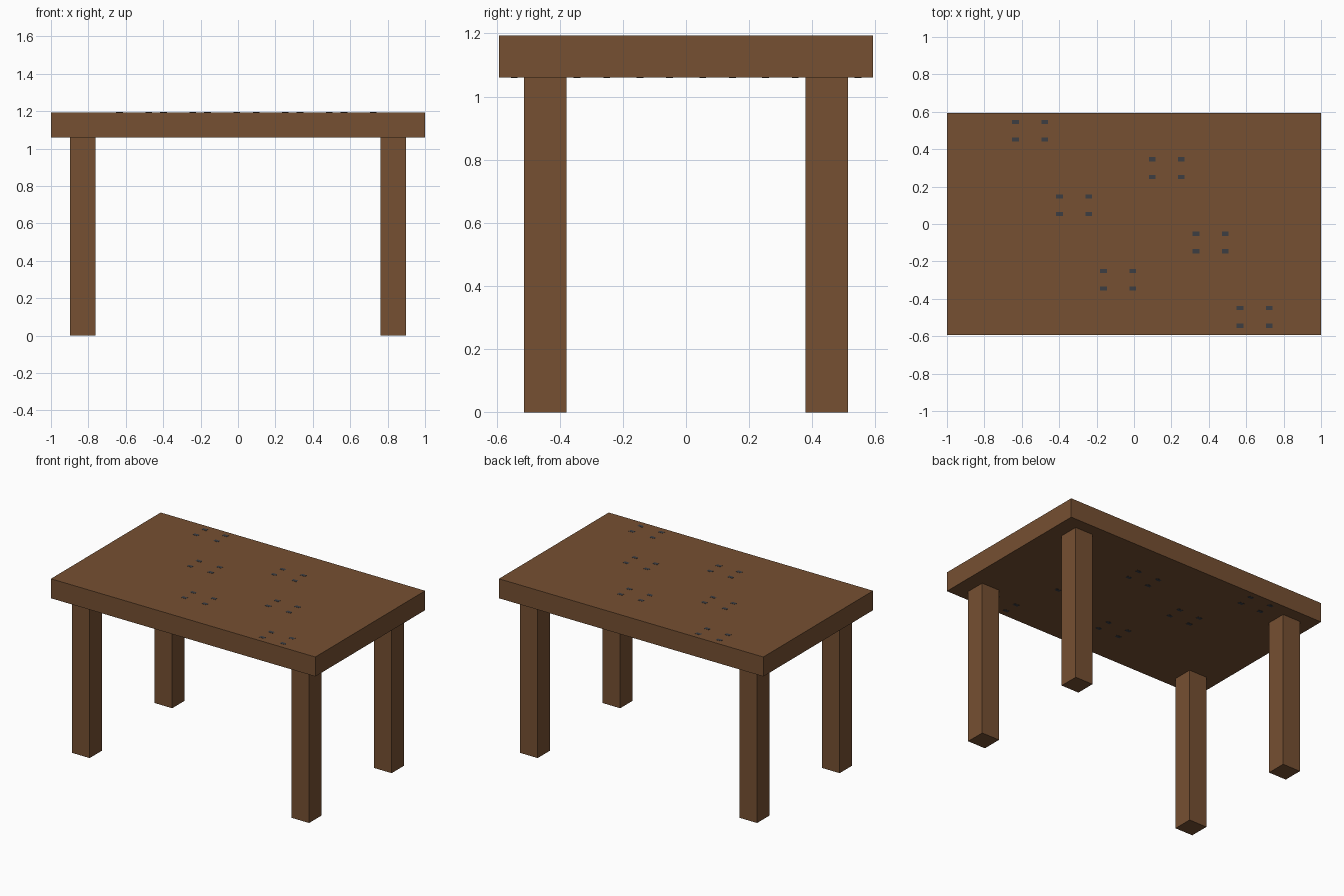
import bpy
import bmesh
from mathutils import Matrix, Vector

cube = bpy.data.objects.get("Cube")
if cube:
    bpy.data.objects.remove(cube, do_unlink=True)


def make_material(name, rgb):
    mat = bpy.data.materials.new(name)
    mat.use_nodes = True
    color = (*rgb, 1)
    mat.diffuse_color = color
    mat.node_tree.nodes["Principled BSDF"].inputs["Base Color"].default_value = color
    return mat


def make_boxes(name, boxes, mat):
    """One object from a list of (centre, size) boxes."""
    bm = bmesh.new()
    for centre, size in boxes:
        matrix = Matrix.Translation(centre) @ Matrix.Diagonal((*size, 1))
        bmesh.ops.create_cube(bm, size=1, matrix=matrix)
    mesh = bpy.data.meshes.new(name)
    bm.to_mesh(mesh)
    bm.free()
    mesh.materials.append(mat)
    obj = bpy.data.objects.new(name, mesh)
    bpy.context.collection.objects.link(obj)
    return obj


wood = make_material("brown wood", (0.18, 0.08, 0.032))
metal = make_material("dark grey metal", (0.045, 0.047, 0.055))

TOP, UNDERSIDE = 1.193, 1.06
thickness = TOP - UNDERSIDE
middle = (TOP + UNDERSIDE) / 2

# Thick tabletop
make_boxes("tabletop", [((0, 0, middle), (2, 1.186, thickness))], wood)

# Four square legs
for depth, sy in (("front", -1), ("back", 1)):
    for side, sx in (("right", -1), ("left", 1)):
        make_boxes(f"{depth}_{side}_leg",
                   [((sx * 0.83, sy * 0.446, UNDERSIDE / 2),
                     (0.134, 0.134, UNDERSIDE))], wood)

# Six sets of four small pins through the tabletop, in two slanted rows
PIN_SIZE = (0.036, 0.022, thickness + 0.002)
for row in range(6):
    x = -0.555 + 0.235 * (row // 2) + 0.73 * (row % 2)
    y = 0.498 - 0.199 * row
    pins = [(Vector((x + sx * 0.078, y + sy * 0.047, middle)), PIN_SIZE)
            for sx in (-1, 1) for sy in (-1, 1)]
    make_boxes(f"pin_set_{row + 1}", pins, metal)
